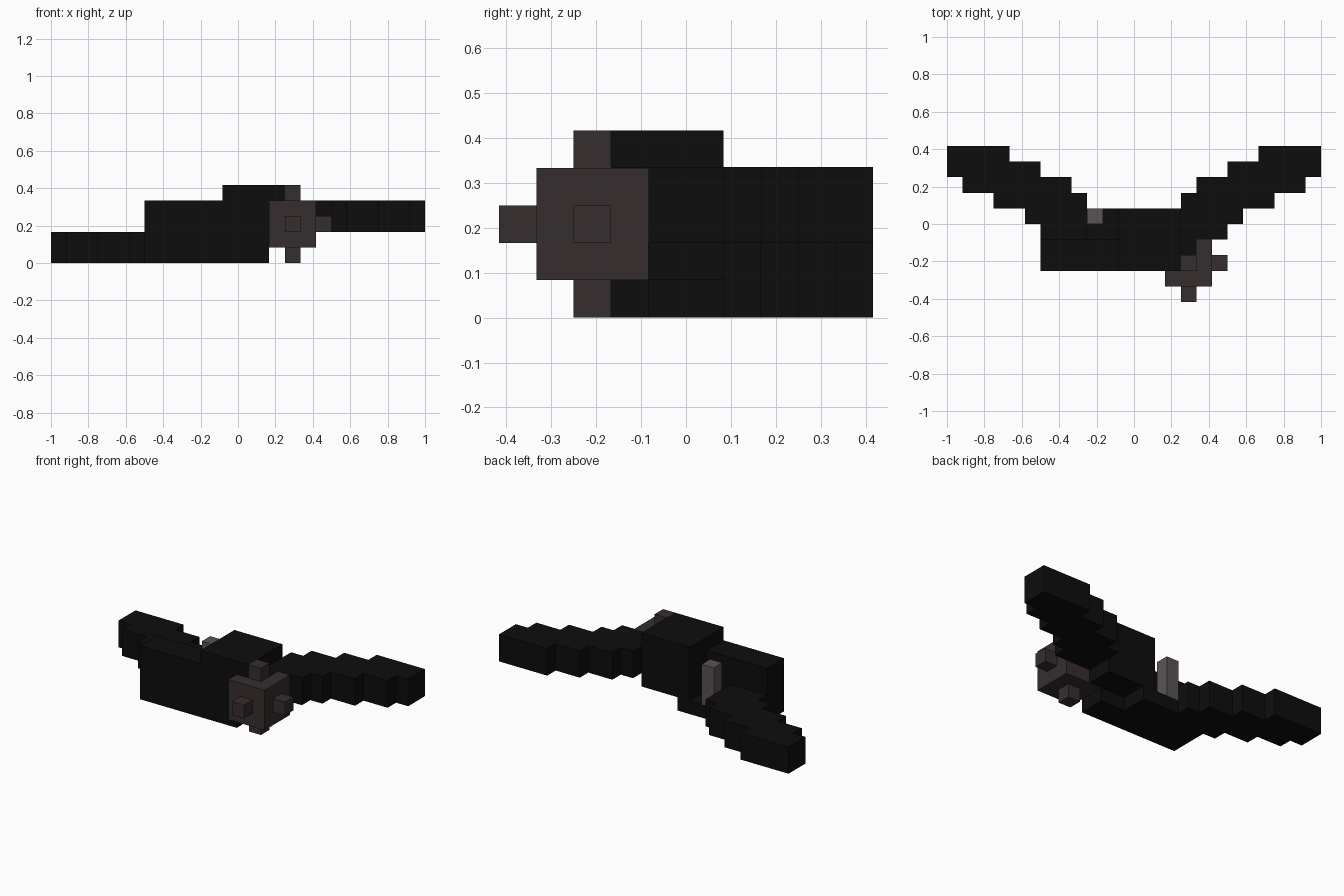
import bpy, bmesh

if "Cube" in bpy.data.objects:
    bpy.data.objects.remove(bpy.data.objects["Cube"], do_unlink=True)

U = 1 / 12  # one block unit


def material(name, rgb):
    m = bpy.data.materials.new(name)
    m.use_nodes = True
    m.diffuse_color = (*rgb, 1)
    m.node_tree.nodes["Principled BSDF"].inputs["Base Color"].default_value = (*rgb, 1)
    return m


black = material("near black", (0.0040, 0.0040, 0.0040))
brown = material("dark brown", (0.037, 0.027, 0.028))
grey = material("warm grey", (0.102, 0.086, 0.087))


def prism(name, outline, z0, z1, mat):
    """Extrude a flat outline, given in block units, from z0 to z1."""
    bm = bmesh.new()
    face = bm.faces.new([bm.verts.new((x * U, y * U, z0 * U)) for x, y in outline])
    top = bmesh.ops.extrude_face_region(bm, geom=[face])["geom"]
    verts = [v for v in top if isinstance(v, bmesh.types.BMVert)]
    bmesh.ops.translate(bm, verts=verts, vec=(0, 0, (z1 - z0) * U))
    bmesh.ops.recalc_face_normals(bm, faces=bm.faces)
    mesh = bpy.data.meshes.new(name)
    bm.to_mesh(mesh)
    bm.free()
    mesh.materials.append(mat)
    obj = bpy.data.objects.new(name, mesh)
    bpy.context.collection.objects.link(obj)
    return obj


def box(name, x, y, z, mat):
    outline = [(x[0], y[0]), (x[1], y[0]), (x[1], y[1]), (x[0], y[1])]
    return prism(name, outline, z[0], z[1], mat)


# Body blocks
box("front_body", (-6, 2), (-3, -1), (0, 4), black)
box("raised_core", (-1, 3), (-3, 1), (1, 5), black)
box("lower_root", (-3, 0), (-1, 1), (0, 1), black)

# Stepped wings share one outline; the right one sits lower
wing = [(3, -2), (4, -2), (4, -1), (6, -1), (6, 0), (7, 0), (7, 1), (9, 1),
        (9, 2), (11, 2), (11, 3), (12, 3), (12, 5), (8, 5), (8, 4), (6, 4),
        (6, 3), (4, 3), (4, 2), (3, 2)]
prism("left_wing", wing, 2, 4.02, black)
prism("right_wing", [(-x, y) for x, y in wing], 0, 2, black)

# Brown head with a small stud on each open side
box("head", (2, 5), (-4, -1), (1, 4), brown)
box("front_stud", (3, 4), (-5, -4), (2, 3), brown)
box("side_stud", (5, 6), (-3, -2), (2, 3), brown)
box("top_stud", (3, 4), (-3, -2), (4, 5), brown)
box("bottom_stud", (3, 4), (-3, -2), (0, 1), brown)

# Upright post behind the body
box("rear_post", (-3, -2), (0, 1), (1, 4), grey)
